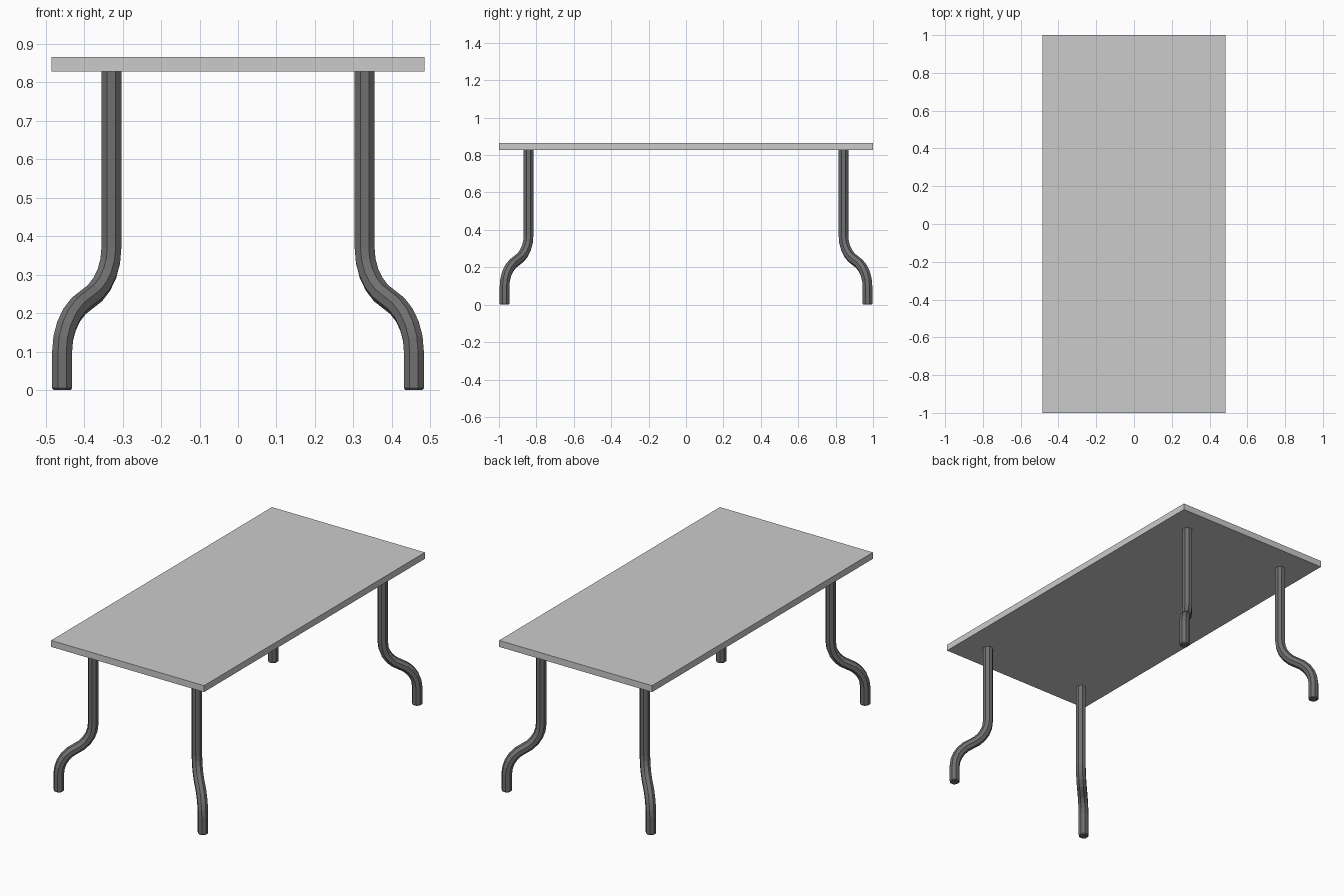
import bpy, bmesh, math
from mathutils import Vector

if "Cube" in bpy.data.objects:
    bpy.data.objects.remove(bpy.data.objects["Cube"])


def material(name, value):
    m = bpy.data.materials.new(name)
    m.diffuse_color = (value, value, value, 1)
    m.use_nodes = True
    m.node_tree.nodes["Principled BSDF"].inputs["Base Color"].default_value = m.diffuse_color
    return m


top_grey = material("light grey top", 0.6)
leg_grey = material("dark grey metal", 0.16)


def add_object(name, bm, mat):
    bmesh.ops.recalc_face_normals(bm, faces=bm.faces)
    mesh = bpy.data.meshes.new(name)
    bm.to_mesh(mesh)
    bm.free()
    mesh.materials.append(mat)
    ob = bpy.data.objects.new(name, mesh)
    bpy.context.collection.objects.link(ob)
    return ob


# Table top slab
bm = bmesh.new()
bmesh.ops.create_cube(bm, size=1)
for v in bm.verts:
    v.co = (v.co.x * 0.97, v.co.y * 2, 0.8465 + v.co.z * 0.037)
add_object("table_top", bm, top_grey)

# Leg centre line: (outward offset, height, tilt), two tangent arcs between straights
SIDES, RADIUS = 8, 0.0281
Z_HIGH, Z_LOW, SHIFT = 0.37, 0.10, 0.181
h, v = SHIFT / 2, (Z_HIGH - Z_LOW) / 2
R = (h * h + v * v) / (2 * h)
SWEEP = math.asin(v / R)
STEPS = 5
path = [(0, 0.828, 0, 1)]
for i in range(STEPS + 1):
    a = SWEEP * i / STEPS
    path.append((R * (1 - math.cos(a)), Z_HIGH - R * math.sin(a), a, 1))
for i in range(STEPS - 1, -1, -1):
    a = SWEEP * i / STEPS
    path.append((SHIFT - R * (1 - math.cos(a)), Z_LOW + R * math.sin(a), a, 1))
path += [(SHIFT, 0.005, 0, 1), (SHIFT, 0, 0, 0.85)]  # small foot chamfer


def leg(name, sx, sy):
    out = Vector((sx, sy, 0)).normalized()
    side = Vector((-out.y, out.x, 0))
    base = Vector((sx * 0.329, sy * 0.842, 0))
    bm = bmesh.new()
    rings = []
    for s, z, tilt, scale in path:
        centre = base + out * s + Vector((0, 0, z))
        across = out * math.cos(tilt) + Vector((0, 0, math.sin(tilt)))
        ring = []
        for k in range(SIDES):
            a = 2 * math.pi * (k + 0.5) / SIDES
            ring.append(bm.verts.new(centre + RADIUS * scale * (across * math.cos(a) + side * math.sin(a))))
        rings.append(ring)
    for r0, r1 in zip(rings, rings[1:]):
        for k in range(SIDES):
            n = (k + 1) % SIDES
            bm.faces.new((r0[k], r0[n], r1[n], r1[k]))
    bm.faces.new(rings[0])
    bm.faces.new(rings[-1])
    add_object(name, bm, leg_grey)


# Four splayed legs
for sy, fb in ((-1, "front"), (1, "back")):
    for sx, lr in ((-1, "left"), (1, "right")):
        leg(f"{fb}_{lr}_leg", sx, sy)
